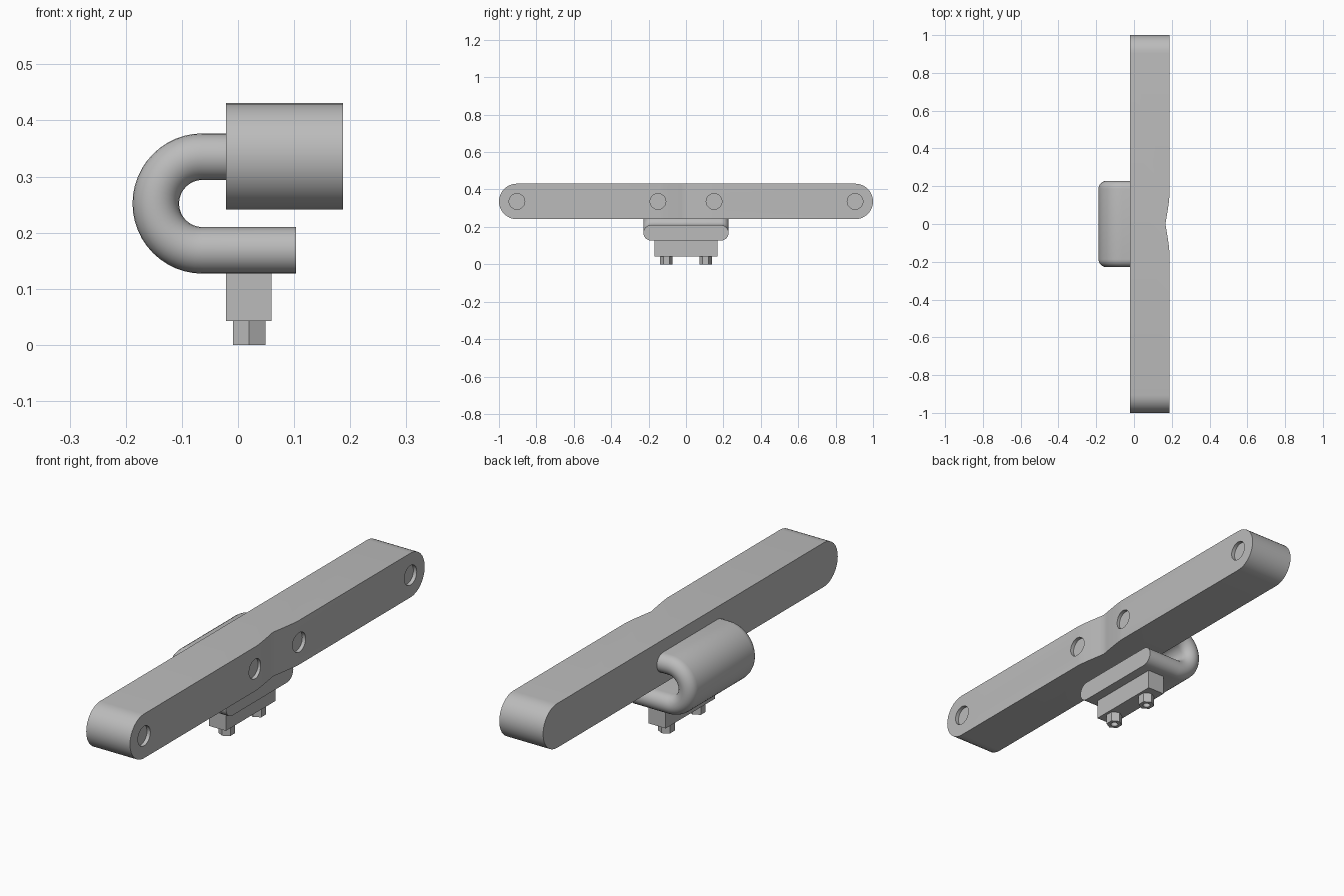
import bpy
import bmesh
from math import cos, sin, pi, radians
from mathutils import Vector, Matrix

if "Cube" in bpy.data.objects:
    bpy.data.objects.remove(bpy.data.objects["Cube"], do_unlink=True)

metal = bpy.data.materials.new("plain grey metal")
metal.use_nodes = True
grey = (0.5, 0.5, 0.5, 1)
metal.diffuse_color = grey
metal.node_tree.nodes["Principled BSDF"].inputs["Base Color"].default_value = grey


def loft(name, rings):
    """Join equal rings of points into a capped solid."""
    bm = bmesh.new()
    loops = [[bm.verts.new(p) for p in ring] for ring in rings]
    n = len(loops[0])
    for a, b in zip(loops, loops[1:]):
        for i in range(n):
            j = (i + 1) % n
            bm.faces.new((a[i], a[j], b[j], b[i]))
    bm.faces.new(loops[0][::-1])
    bm.faces.new(loops[-1])
    bmesh.ops.recalc_face_normals(bm, faces=bm.faces)
    mesh = bpy.data.meshes.new(name)
    bm.to_mesh(mesh)
    bm.free()
    obj = bpy.data.objects.new(name, mesh)
    bpy.context.collection.objects.link(obj)
    mesh.materials.append(metal)
    return obj


def stadium(half_length, radius, steps=16):
    """Round-ended outline as (along, across) pairs."""
    pts = []
    for side in (1, -1):
        for i in range(steps + 1):
            a = -pi / 2 + pi * i / steps
            pts.append((side * (half_length - radius + radius * cos(a)),
                        side * radius * sin(a)))
    return pts


def disc(radius, sides, start=0.0):
    return [(radius * cos(start + 2 * pi * i / sides),
             radius * sin(start + 2 * pi * i / sides)) for i in range(sides)]


def prism_x(name, outline, x0, x1, y=0, z=0):
    return loft(name, [[(x, y + u, z + v) for u, v in outline] for x in (x0, x1)])


def prism_z(name, outline, z0, z1, x=0, y=0):
    return loft(name, [[(x + u, y + v, z) for u, v in outline] for z in (z0, z1)])


def cut(obj, cutter):
    """Subtract a cutter, then remove it."""
    cutter.hide_render = True
    mod = obj.modifiers.new("cut", 'BOOLEAN')
    mod.operation = 'DIFFERENCE'
    mod.solver = 'EXACT'
    mod.object = cutter
    bpy.context.view_layer.objects.active = obj
    bpy.ops.object.modifier_apply(modifier=mod.name)
    bpy.data.objects.remove(cutter, do_unlink=True)


def smooth(obj):
    bpy.ops.object.select_all(action='DESELECT')
    obj.select_set(True)
    bpy.context.view_layer.objects.active = obj
    bpy.ops.object.shade_smooth_by_angle(angle=radians(30))


# Long round-ended bar with a shallow dip in the middle of its outer face
BACK, FACE, BAR_Z = -0.021, 0.187, 0.336
bar = prism_x("bar", stadium(1.0, 0.095), BACK, FACE, z=BAR_Z)
dip = []
for i in range(-6, 7):
    t = i / 6
    dip.append((FACE - 0.021 * (1 - abs(t)) ** 1.2, 0.14 * t))
dip += [(0.3, 0.14), (0.3, -0.14)]
cut(bar, prism_z("dip_cutter", dip, 0.1, 0.6))

# Four shallow round sockets on the outer face
for y in (-0.904, -0.15, 0.15, 0.904):
    cut(bar, prism_x("socket_cutter", disc(0.042, 32), FACE - 0.016, 0.3, y, BAR_Z))
smooth(bar)

# U-shaped hook swept from the back of the bar round to its lower arm
BEND_X, BEND_Z, BEND_R = -0.063, 0.252, 0.0835
path = [(Vector((BACK + 0.005, 0, BEND_Z + BEND_R)), Vector((0, 0, 1)))]
for i in range(25):
    a = pi / 2 + pi * i / 24
    out = Vector((cos(a), 0, sin(a)))
    path.append((Vector((BEND_X, 0, BEND_Z)) + out * BEND_R, out))
path.append((Vector((0.103, 0, BEND_Z - BEND_R)), Vector((0, 0, -1))))
section = stadium(0.228, 0.0415, 12)
hook = loft("hook", [[c + Vector((0, u, 0)) + out * v for u, v in section]
                     for c, out in path])
smooth(hook)

# Clamp block under the hook
block = [(-0.021, -0.168), (0.06, -0.168), (0.06, 0.168), (-0.021, 0.168)]
prism_z("clamp_block", block, 0.043, 0.128)

# Two hexagonal nuts with bored undersides
for side, y in (("right", -0.105), ("left", 0.105)):
    nut = prism_z("nut_" + side, disc(0.033, 6, pi / 2), 0, 0.043, 0.02, y)
    cut(nut, prism_z("bore_cutter", disc(0.015, 20), -0.1, 0.03, 0.02, y))
    smooth(nut)
